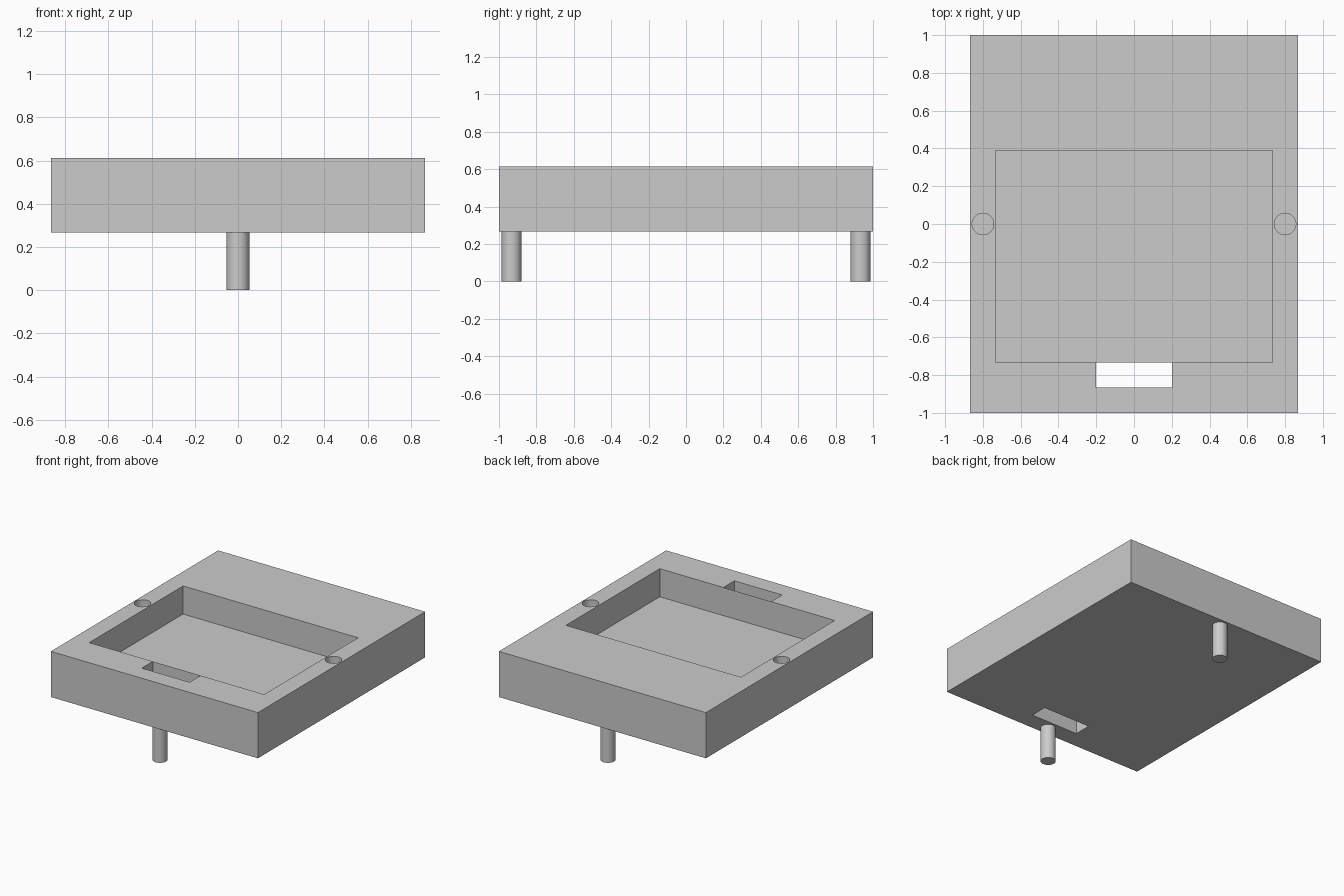
import bpy
import bmesh
import math
from mathutils import Matrix, Vector

cube = bpy.data.objects.get("Cube")
if cube:
    bpy.data.objects.remove(cube, do_unlink=True)

# Main dimensions
BOTTOM, TOP, FLOOR = 0.267, 0.613, 0.4
HALF_W, HALF_L = 0.867, 1.0

grey = bpy.data.materials.new("light grey")
grey.use_nodes = True
colour = (0.6, 0.6, 0.6, 1)
grey.diffuse_color = colour
grey.node_tree.nodes["Principled BSDF"].inputs["Base Color"].default_value = colour


def finish(name, bm):
    mesh = bpy.data.meshes.new(name)
    bm.to_mesh(mesh)
    bm.free()
    mesh.materials.append(grey)
    obj = bpy.data.objects.new(name, mesh)
    bpy.context.collection.objects.link(obj)
    return obj


def box(name, low, high):
    low, high = Vector(low), Vector(high)
    bm = bmesh.new()
    place = Matrix.Translation((low + high) / 2) @ Matrix.Diagonal((*(high - low), 1))
    bmesh.ops.create_cube(bm, size=1, matrix=place)
    return finish(name, bm)


def rod(name, x, y, radius, z0, z1):
    bm = bmesh.new()
    bmesh.ops.create_cone(bm, cap_ends=True, segments=48, radius1=radius,
                          radius2=radius, depth=z1 - z0,
                          matrix=Matrix.Translation((x, y, (z0 + z1) / 2)))
    return finish(name, bm)


def smooth(obj):
    bpy.ops.object.select_all(action="DESELECT")
    obj.select_set(True)
    bpy.context.view_layer.objects.active = obj
    bpy.ops.object.shade_smooth_by_angle(angle=math.radians(30))


def cut(body, cutter):
    mod = body.modifiers.new("cut", "BOOLEAN")
    mod.operation = "DIFFERENCE"
    mod.solver = "EXACT"
    mod.object = cutter
    bpy.context.view_layer.objects.active = body
    bpy.ops.object.modifier_apply(modifier=mod.name)
    bpy.data.objects.remove(cutter, do_unlink=True)


# Block with a pocket, a through slot beside it and two blind holes
block = box("block", (-HALF_W, -HALF_L, BOTTOM), (HALF_W, HALF_L, TOP))
cut(block, box("pocket_cutter", (-0.733, -0.733, FLOOR), (0.733, 0.39, TOP + 0.1)))
cut(block, box("slot_cutter", (-0.2, -0.865, BOTTOM - 0.1), (0.2, -0.733, TOP + 0.1)))
for side in (-1, 1):
    cut(block, rod("hole_cutter", side * 0.8, 0, 0.057, TOP - 0.267, TOP + 0.1))
smooth(block)

# Pegs under the front and back edges
for name, y in (("front_peg", -0.933), ("back_peg", 0.933)):
    smooth(rod(name, 0, y, 0.053, 0, BOTTOM))
